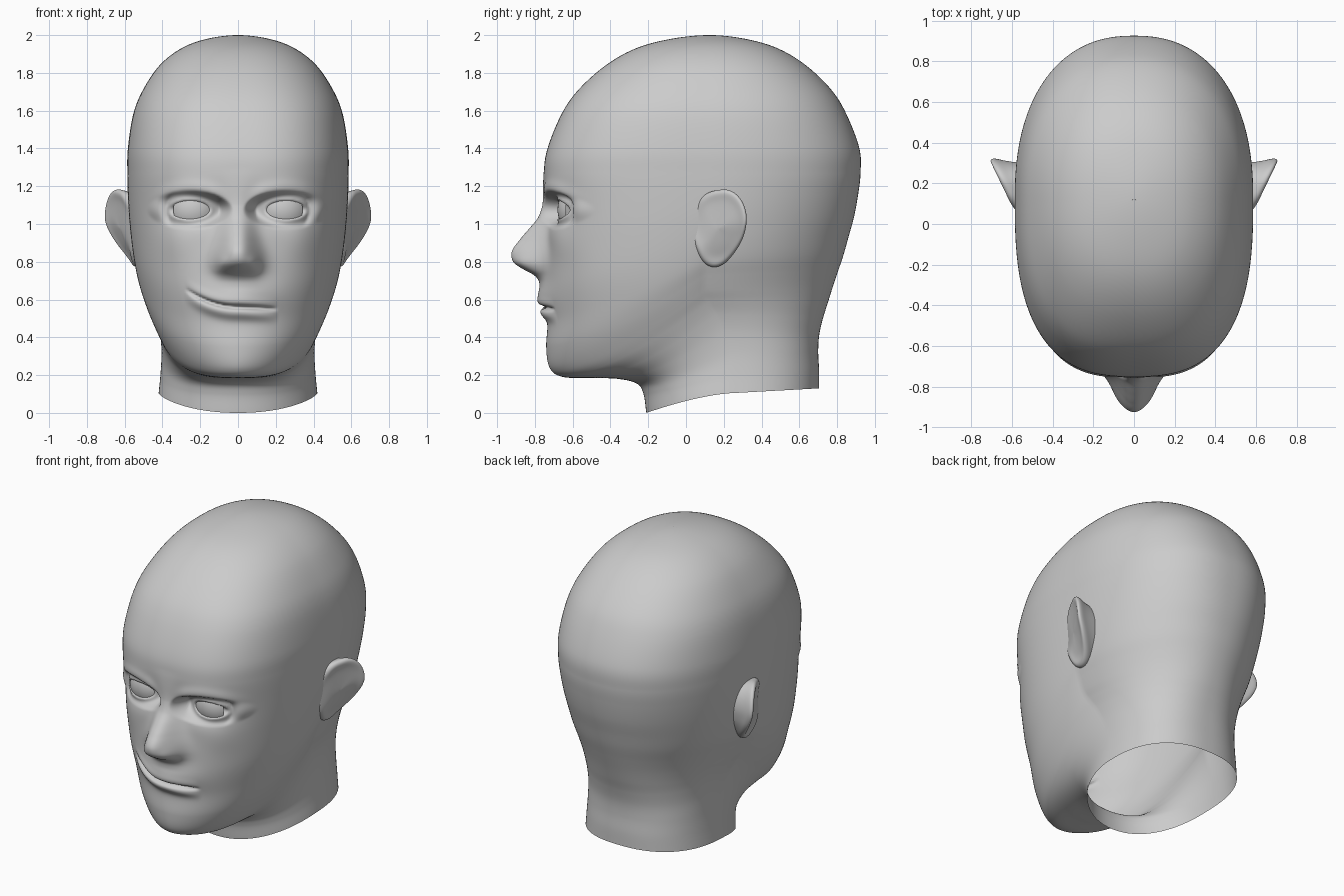
import bpy, bmesh
from math import sin, cos, pi, exp, sqrt, hypot
from mathutils import Vector

if "Cube" in bpy.data.objects:
    bpy.data.objects.remove(bpy.data.objects["Cube"])

# Head rings, neck to brow: front y,z | half width | side y,z | back y,z | squareness
RINGS = [
    (-.21, 0, .42, .25, .105, .705, .13, 2.1), (-.225, .10, .41, .25, .21, .705, .22, 2.1),
    (-.26, .155, .405, .24, .32, .70, .32, 2.1), (-.36, .18, .412, .2, .43, .705, .41, 2),
    (-.5, .185, .43, .16, .52, .725, .5, 1.9), (-.65, .19, .455, .12, .59, .75, .58, 1.8),
    (-.72, .235, .482, .1, .65, .775, .66, 1.8), (-.74, .35, .512, .1, .73, .805, .75, 2),
    (-.73, .5, .54, .1, .81, .835, .84, 2.2), (-.74, .68, .56, .1, .91, .86, .93, 2.4),
    (-.735, .9, .575, .1, 1.03, .89, 1.04, 2.55), (-.74, 1.1, .583, .11, 1.15, .912, 1.16, 2.65)]
# Level crown rings: front y | half width | back y | z | squareness
CROWN = [(-.752, .586, .924, 1.27, 2.7), (-.733, .583, .918, 1.4, 2.7), (-.66, .555, .85, 1.58, 2.65),
         (-.57, .503, .77, 1.71, 2.55), (-.425, .415, .635, 1.84, 2.4), (-.265, .30, .485, 1.93, 2.3),
         (-.08, .165, .315, 1.98, 2.1), (.125, .0005, .126, 2.0, 2), (.33, -.165, -.06, 1.98, 2)]
for f, w, b, z, p in CROWN:
    RINGS.append((f, z, w, .12, z, b, z, p))
RINGS.insert(0, tuple(2 * a - b for a, b in zip(RINGS[0], RINGS[1])))

# Nose height above the face: z, height
NOSE = [(.60, 0), (.66, .005), (.70, .025), (.73, .06), (.76, .12), (.79, .168), (.82, .186), (.86, .184),
        (.91, .15), (.97, .1), (1.03, .05), (1.1, .022), (1.2, .008), (1.3, 0)]
EYE, EYE_R = Vector((.235, -.53, 1.075)), .15


def catmull(a, b, c, d, t):
    return .5 * (2 * b + (c - a) * t + (2 * a - 5 * b + 4 * c - d) * t * t + (3 * b - a - 3 * c + d) * t ** 3)


def step(lo, hi, v):
    t = min(1, max(0, (v - lo) / (hi - lo)))
    return t * t * (3 - 2 * t)


def bump(v, centre, size):
    return exp(-((v - centre) / size) ** 2)


def ramp(table, v):
    """Smooth curve through a table of (place, height)."""
    for i, ((a, ha), (b, hb)) in enumerate(zip(table, table[1:])):
        if a <= v <= b:
            before = table[max(0, i - 1)][1]
            after = table[min(len(table) - 1, i + 2)][1]
            return catmull(before, ha, hb, after, (v - a) / (b - a))
    return 0


def sculpt(x, y, z):
    """Push the smooth face forward or back to form its features."""
    ax = abs(x)
    mask = step(-.38, -.52, y)
    if mask == 0 or z > 1.5 or z < .25:
        return y
    # brow, sockets, cheeks
    d = .013 * bump(z, 1.19 - 1.4 * (ax - .25) ** 2, .04) * step(.03, .14, ax) * step(.5, .34, ax)
    d -= .035 * bump(ax, .23, .14) * bump(z, 1.06, .075)
    d += .01 * bump(ax, .34, .1) * bump(z, .9, .1)
    # nose and nostril wings
    wide = .075 + .035 * step(1.05, .78, z)
    d += ramp(NOSE, z) * exp(-(ax / wide) ** 2.4)
    d += .022 * bump(ax, .085, .035) * bump(z, .79, .05)
    # lopsided smiling mouth
    t = z - (.56 + (1.23 * x * x if x < 0 else -.05 * x))
    e = max(0, 1 - ((x + .035) / .245) ** 4)
    d += .045 * bump(x, 0, .17) * bump(z, .61, .085)
    d += e * (.008 * bump(t, .028, .026) + .022 * bump(t, -.036, .03) - .035 * bump(t, 0, .01))
    y -= d * mask
    # eyelids wrapped round the eyeball, with an almond opening
    a = ((ax - .255) / .102) ** 2 + ((z - 1.075) / .047) ** 2
    if a < 5:
        r2 = EYE_R ** 2 - (ax - EYE.x) ** 2 - (z - EYE.z) ** 2
        lid = EYE.y - sqrt(max(r2, .003)) - .011
        y += (lid - y) * step(5, 1, a)
        y += .045 * step(1.35, .4, a)
    return y


def finish(bm, name):
    bmesh.ops.recalc_face_normals(bm, faces=bm.faces)
    me = bpy.data.meshes.new(name)
    bm.to_mesh(me)
    bm.free()
    for p in me.polygons:
        p.use_smooth = True
    ob = bpy.data.objects.new(name, me)
    bpy.context.collection.objects.link(ob)
    return ob


def skin(bm, loops):
    for a, b in zip(loops, loops[1:]):
        for i in range(len(a)):
            j = (i + 1) % len(a)
            bm.faces.new((a[i], a[j], b[j], b[i]))


def head_ring(bm, ring, count=288):
    fy, fz, w, sy, sz, by, bz, p = ring
    loop = []
    back = 2.4 - .3 * step(.3, .75, bz) + .2 * step(.75, 1.35, bz) - .1 * step(1.5, 1.95, bz)
    jaw = step(0, .16, fz)
    for i in range(count):
        t = 2 * pi * i / count
        t -= .4 * sin(t)                       # denser on the face
        c, s = cos(t), sin(t)
        k = p if c > 0 else back
        r = (abs(c) ** k + abs(s) ** k) ** (-1 / k)
        x, c = w * r * s, min(1, max(-1, r * c))
        if c > 0:
            sag = (1 - jaw) * c ** 1.5 + jaw * (1 - (1 - c) ** 1.5)
            y, z = sy + (fy - sy) * c, sz + (fz - sz) * sag
            y = sculpt(x, y, z)
        else:
            y, z = sy - (by - sy) * c, sz - (bz - sz) * c
        loop.append(bm.verts.new((x, y, z)))
    return loop


# Head and neck: one open-bottomed skin
bm = bmesh.new()
loops = []
for q in range(1, len(RINGS) - 2):
    four = RINGS[q - 1:q + 3]
    a, b = four[1], four[2]
    n = max(6, int(hypot(a[0] - b[0], a[1] - b[1]) / .0085))
    last = q == len(RINGS) - 3
    for s in range(n + last):
        loops.append(head_ring(bm, [catmull(*v, s / n) for v in zip(*four)]))
skin(bm, loops)
bm.faces.new(loops[-1])
finish(bm, "head")

# Ear section, middle of the bowl out over the rim and behind: scale, offset
EAR = [(.05, -.008), (.45, -.009), (.7, -.006), (.83, .001), (.93, .004), (1, -.008),
       (1, -.03), (.95, -.055), (.9, -.09), (.85, -.15)]


def ear(side, name):
    bm = bmesh.new()
    loops = []
    for s, off in EAR:
        loop = []
        for i in range(28):
            t = 2 * pi * i / 28
            r = s * (1 + .12 * max(0, sin(2 * t)) * (cos(t) > 0))   # squarer upper back corner
            dz = .205 * r * sin(t)
            dy = r * cos(t) * (.15 - .03 * step(.05, -.2, dz)) + .1 * dz * step(.1, -.2, dz)
            y, z = .17 + dy, .975 + dz
            x = .57 + (y - .03) / .28 * (.03 + .105 * step(.76, 1.04, z)) + off
            x -= .03 * step(.9, .76, z) + .018 * step(.1, .03, y)
            loop.append(bm.verts.new((side * x, y, z)))
        loops.append(loop)
    skin(bm, loops)
    bm.faces.new(loops[0])
    ob = finish(bm, name)
    mod = ob.modifiers.new("smooth", "SUBSURF")
    mod.levels = mod.render_levels = 2


def eye(side, name):
    bm = bmesh.new()
    bmesh.ops.create_uvsphere(bm, u_segments=64, v_segments=48, radius=EYE_R)
    bmesh.ops.delete(bm, geom=[v for v in bm.verts if v.co.y > -.095], context='VERTS')
    finish(bm, name).location = (side * EYE.x, EYE.y, EYE.z)


for side, word in ((-1, "right"), (1, "left")):
    ear(side, word + "_ear")
    eye(side, word + "_eye")
